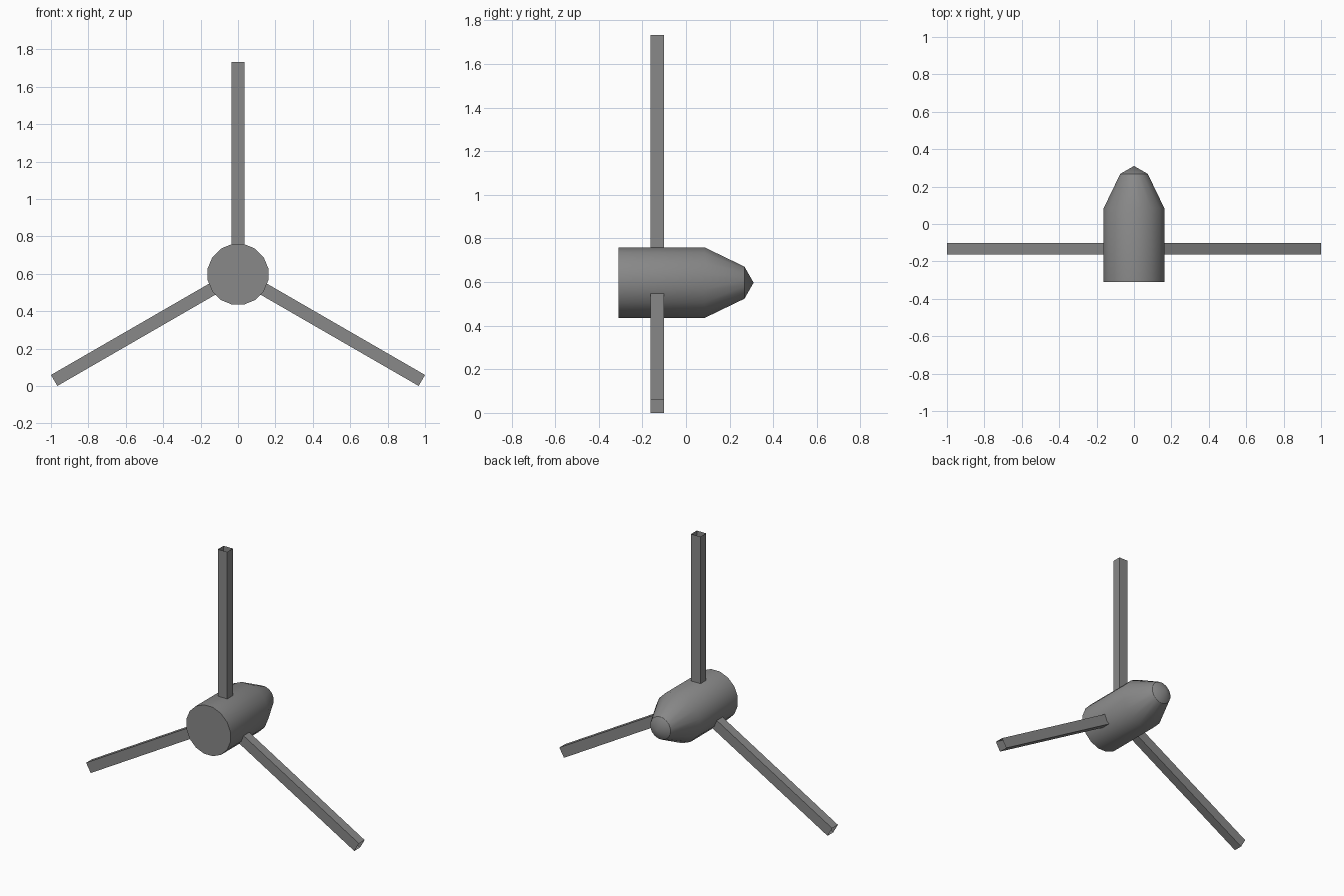
import bpy, bmesh, math
from mathutils import Matrix, Vector

if "Cube" in bpy.data.objects:
    bpy.data.objects.remove(bpy.data.objects["Cube"], do_unlink=True)

HUB_Z = 0.597
SIDES = 16

grey = bpy.data.materials.new("plain grey")
grey.use_nodes = True
colour = (0.25, 0.25, 0.25, 1)
grey.diffuse_color = colour
grey.node_tree.nodes["Principled BSDF"].inputs["Base Color"].default_value = colour


def finish(bm, name):
    mesh = bpy.data.meshes.new(name)
    bm.to_mesh(mesh)
    bm.free()
    mesh.materials.append(grey)
    obj = bpy.data.objects.new(name, mesh)
    bpy.context.collection.objects.link(obj)
    return obj


# Hub: profile of (y, radius) rings closed by a pointed nose
bm = bmesh.new()
rings = []
for y, r in [(-0.31, 0.165), (0.085, 0.165), (0.268, 0.075)]:
    ring = []
    for i in range(SIDES):
        a = math.tau * (i + 0.5) / SIDES
        ring.append(bm.verts.new((r * math.cos(a), y, HUB_Z + r * math.sin(a))))
    rings.append(ring)
tip = bm.verts.new((0, 0.31, HUB_Z))
bm.faces.new(rings[0])
for i in range(SIDES):
    j = (i + 1) % SIDES
    for a, b in zip(rings, rings[1:]):
        bm.faces.new((a[i], b[i], b[j], a[j]))
    bm.faces.new((rings[-1][i], tip, rings[-1][j]))
bmesh.ops.recalc_face_normals(bm, faces=bm.faces)
hub = finish(bm, "hub")
bpy.ops.object.select_all(action="DESELECT")
hub.select_set(True)
bpy.context.view_layer.objects.active = hub
bpy.ops.object.shade_smooth_by_angle(angle=math.radians(30))

# Blades: square tubes with open ends, spaced evenly round the hub
for name, turn in [("top_blade", 0), ("left_blade", 120), ("right_blade", 240)]:
    bm = bmesh.new()
    bmesh.ops.create_cube(bm, size=1)
    bm.normal_update()
    ends = [f for f in bm.faces if abs(f.normal.z) > 0.9]
    bmesh.ops.delete(bm, geom=ends, context="FACES_ONLY")
    bmesh.ops.scale(bm, vec=Vector((0.068, 0.06, 1.015)), verts=bm.verts)
    bmesh.ops.translate(bm, vec=Vector((0, -0.132, 0.6275)), verts=bm.verts)
    place = Matrix.Translation((0, 0, HUB_Z)) @ Matrix.Rotation(math.radians(turn), 4, "Y")
    bmesh.ops.transform(bm, matrix=place, verts=bm.verts)
    finish(bm, name)
